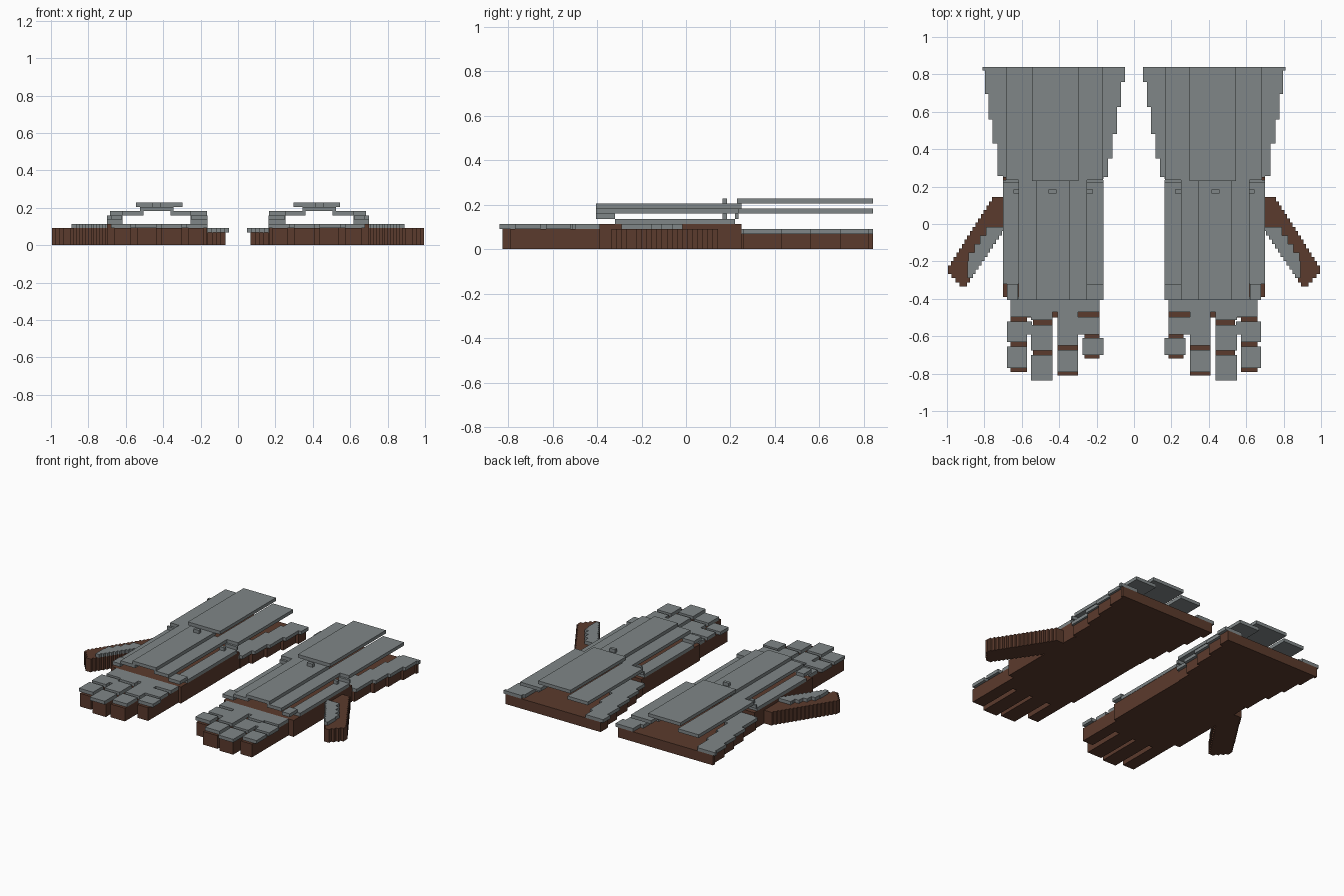
import bpy, bmesh

if "Cube" in bpy.data.objects:
    bpy.data.objects.remove(bpy.data.objects["Cube"])

V = 0.0228                       # one layer of the stacked-plate style


def material(name, rgb):
    m = bpy.data.materials.new(name)
    m.diffuse_color = (*rgb, 1)
    m.use_nodes = True
    m.node_tree.nodes["Principled BSDF"].inputs["Base Color"].default_value = m.diffuse_color
    return m


STEEL = material("grey steel", (0.215, 0.24, 0.245))
LEATHER = material("brown leather", (0.105, 0.043, 0.026))


def finish(name, bm, mat):
    bmesh.ops.recalc_face_normals(bm, faces=bm.faces)
    me = bpy.data.meshes.new(name)
    bm.to_mesh(me)
    bm.free()
    me.materials.append(mat)
    ob = bpy.data.objects.new(name, me)
    bpy.context.collection.objects.link(ob)
    mir = ob.modifiers.new("other_hand", 'MIRROR')   # right glove mirrored to left
    mir.use_mirror_merge = False


def add_prism(bm, pts, z0, z1):
    f = bm.faces.new([bm.verts.new((x, y, z0)) for x, y in pts])
    r = bmesh.ops.extrude_face_region(bm, geom=[f], use_keep_orig=True)
    for v in r["geom"]:
        if isinstance(v, bmesh.types.BMVert):
            v.co.z = z1


def boxes(name, mat, layer0, layer1, rects):
    """Plates given as (x0, x1, y0, y1), between two layer heights."""
    bm = bmesh.new()
    for x0, x1, y0, y1 in rects:
        add_prism(bm, [(x0, y0), (x1, y0), (x1, y1), (x0, y1)], layer0 * V, layer1 * V)
    finish(name, bm, mat)


def stepped(name, mat, layer0, layer1, rows):
    """Staircase-edged slab from touching rows (y0, y1, x0, x1)."""
    left, right = [], []
    for y0, y1, x0, x1 in rows:
        left += [(x0, y0), (x0, y1)]
        right += [(x1, y0), (x1, y1)]
    pts = []
    for p in right + left[::-1]:
        if not pts or p != pts[-1]:
            pts.append(p)
    bm = bmesh.new()
    add_prism(bm, pts, layer0 * V, layer1 * V)
    finish(name, bm, mat)


# ---- hand body
boxes("hand_body", LEATHER, 0, 5, [(0.165, 0.70, -0.39, 0.25)])
boxes("knuckle_base", LEATHER, 0, 4, [(0.185, 0.66, -0.50, -0.39)])
boxes("knuckle_plate", STEEL, 4, 5, [(0.185, 0.66, -0.47, -0.39)])

# ---- fingers: x range, tip, and plates (y far, y near)
fingers = {
    "index": (0.573, 0.66, -0.79,
              [(0.55, 0.66, -0.497, -0.47), (0.573, 0.68, -0.63, -0.52),
               (0.573, 0.68, -0.77, -0.655), (0.545, 0.66, -0.59, -0.52)]),
    "middle": (0.436, 0.54, -0.825,
               [(0.436, 0.55, -0.513, -0.47), (0.436, 0.55, -0.675, -0.54),
                (0.436, 0.55, -0.838, -0.70)]),
    "ring": (0.30, 0.41, -0.81,
             [(0.30, 0.41, -0.65, -0.47), (0.30, 0.41, -0.79, -0.675)]),
    "little": (0.185, 0.265, -0.72,
               [(0.185, 0.30, -0.59, -0.497), (0.163, 0.275, -0.70, -0.61)]),
}
for fname, (x0, x1, tip, plates) in fingers.items():
    boxes(fname + "_finger", LEATHER, 0, 4, [(x0, x1, tip, -0.50)])
    boxes(fname + "_finger_plates", STEEL, 4, 5, plates)

# ---- thumb, slanting outward in small steps
rows, plate = [], []
n = 21
for i in range(n):
    y0 = -0.335 + i * V
    y1, m = -0.335 + (i + 1) * V, y0 + V / 2
    inner = max(0.69, 0.70 + 0.68 * (-0.04 - m))
    outer = 0.845 - 0.64 * m
    if m < -0.24:                                  # rounded tip
        outer = 1.0 - 0.9 * (-0.25 - m)
    rows.append((y0, y1, inner, min(outer, 1.0)))
    if -0.285 < m < -0.01:
        plate.append((y0, y1, inner, min(inner + (0.10 if i % 2 else 0.085), 0.89)))
stepped("thumb", LEATHER, 0, 4, rows)
stepped("thumb_plate", STEEL, 4, 5, plate)

# ---- flared cuff: (y up to, edge x)
OUTER = [(0.257, 0.70), (0.43, 0.73), (0.56, 0.757), (0.695, 0.777), (0.82, 0.797), (0.84, 0.81)]
INNER = [(0.25, 0.163), (0.35, 0.14), (0.48, 0.115), (0.625, 0.092), (0.76, 0.07), (0.84, 0.047)]


def edge(table, y):
    return next(x for top, x in table if y < top)


cuts = [0.24] + sorted({t for t, _ in OUTER + INNER})
spans = list(zip(cuts, cuts[1:]))
mid = [(a, b, edge(INNER, (a + b) / 2), edge(OUTER, (a + b) / 2)) for a, b in spans]
stepped("cuff_base", LEATHER, 0, 3, [(a, b, i + 0.02, o - 0.015) for a, b, i, o in mid])
stepped("cuff_inner_edge_plate", STEEL, 3, 4, [(a, b, i, i + 0.135) for a, b, i, o in mid])
stepped("cuff_outer_edge_plate", STEEL, 3, 4, [(a, b, o - 0.135, o) for a, b, i, o in mid])

# ---- raised cuff plates
boxes("cuff_side_plates", STEEL, 7, 8, [(0.165, 0.32, 0.235, 0.84), (0.525, 0.685, 0.235, 0.84)])
boxes("cuff_top_plate", STEEL, 9, 10, [(0.298, 0.545, 0.23, 0.84)])

# ---- layered plates over the back of the hand
boxes("hand_low_plates", STEEL, 5, 6, [(0.163, 0.255, -0.32, 0.22), (0.617, 0.70, -0.32, 0.22)])
boxes("hand_front_corner_plates", STEEL, 6, 7, [(0.163, 0.25, -0.405, -0.32), (0.62, 0.68, -0.405, -0.32)])
boxes("hand_mid_plates", STEEL, 7, 8, [(0.25, 0.36, -0.405, 0.235), (0.505, 0.617, -0.405, 0.235)])
boxes("hand_side_front_lips", STEEL, 6, 7, [(0.163, 0.255, 0.22, 0.235), (0.617, 0.70, 0.22, 0.235)])
boxes("hand_top_plate", STEEL, 8, 9, [(0.345, 0.525, -0.405, 0.25)])

# ---- rivets
boxes("top_rivet", STEEL, 9, 10, [(0.414, 0.457, 0.163, 0.185)])
boxes("side_rivets", STEEL, 6, 7, [(0.22, 0.255, 0.163, 0.185), (0.617, 0.645, 0.163, 0.185)])
